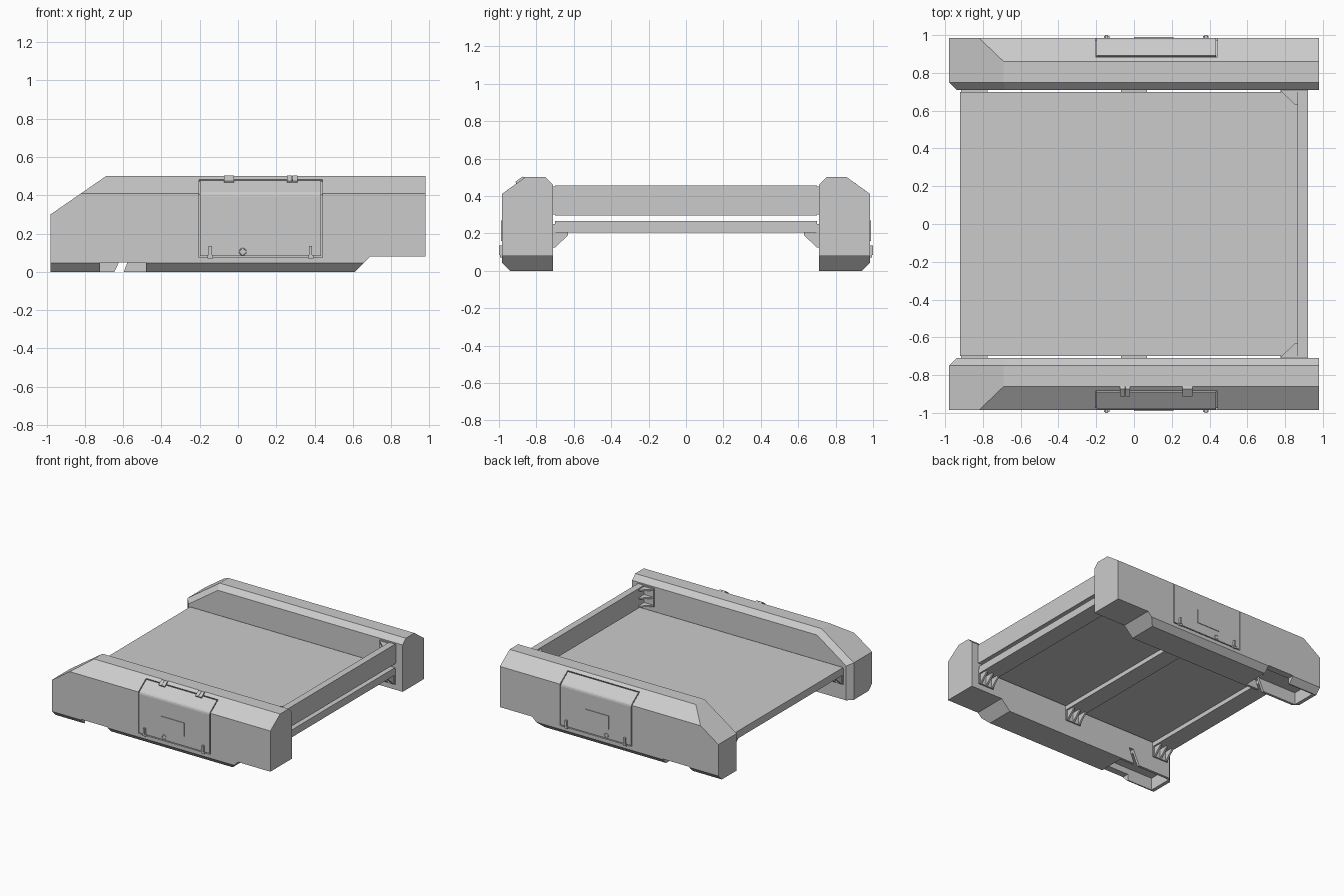
import bpy
import bmesh
from mathutils import Vector

if "Cube" in bpy.data.objects:
    bpy.data.objects.remove(bpy.data.objects["Cube"], do_unlink=True)

GREY = (0.6, 0.6, 0.6, 1.0)
grey = bpy.data.materials.new("light grey")
grey.use_nodes = True
grey.diffuse_color = GREY
grey.node_tree.nodes["Principled BSDF"].inputs["Base Color"].default_value = GREY


def finish(name, bm):
    """Turn a bmesh into a grey object."""
    bmesh.ops.recalc_face_normals(bm, faces=bm.faces[:])
    mesh = bpy.data.meshes.new(name)
    bm.to_mesh(mesh)
    bm.free()
    mesh.materials.append(grey)
    obj = bpy.data.objects.new(name, mesh)
    bpy.context.collection.objects.link(obj)
    return obj


def prism_mesh(points, axis, low, high, side=-1):
    """Extrude a 2D outline along an axis; side +1 mirrors it to the back."""
    place = {"x": lambda a, b, d: (d, a, b),
             "y": lambda a, b, d: (a, d, b),
             "z": lambda a, b, d: (a, b, d)}[axis]
    bm = bmesh.new()
    face = bm.faces.new([bm.verts.new(place(a, b, low)) for a, b in points])
    new = bmesh.ops.extrude_face_region(bm, geom=[face])["geom"]
    shift = Vector(place(0, 0, high - low))
    for v in new:
        if isinstance(v, bmesh.types.BMVert):
            v.co += shift
    for v in bm.verts:
        v.co.y *= -side
    return bm


def prism(name, points, axis, low, high, side=-1):
    return finish(name, prism_mesh(points, axis, low, high, side))


def box(name, xs, ys, zs, side=-1):
    outline = [(xs[0], ys[0]), (xs[1], ys[0]), (xs[1], ys[1]), (xs[0], ys[1])]
    return prism(name, outline, "z", zs[0], zs[1], side)


def cut(obj, cutter):
    """Subtract the cutter and discard it."""
    mod = obj.modifiers.new("cut", "BOOLEAN")
    mod.operation = "DIFFERENCE"
    mod.solver = "EXACT"
    mod.object = cutter
    bpy.context.view_layer.objects.active = obj
    bpy.ops.object.modifier_apply(modifier=mod.name)
    bpy.data.objects.remove(cutter, do_unlink=True)


def pod(name, side):
    """Side housing: extruded outline with planed chamfers."""
    outline = [(-0.98, 0), (0.61, 0), (0.69, 0.08), (0.98, 0.08),
               (0.98, 0.5), (-0.69, 0.5), (-0.98, 0.3)]
    bm = prism_mesh(outline, "y", -0.985, -0.71)
    slope = Vector((-0.2, 0, 0.29)).normalized()
    planes = [((0, -0.86, 0.5), (0, -0.09, 0.125)),
              ((0, -0.94, 0), (0, -1, -1)),
              ((0, -0.75, 0.5), (0, 1, 1)),
              ((-0.98, -0.75, 0.3), slope + Vector((0, 1, 0))),
              ((-0.98, -0.75, 0), (-1, 1, 0))]
    for co, normal in planes:
        geom = bm.verts[:] + bm.edges[:] + bm.faces[:]
        res = bmesh.ops.bisect_plane(bm, geom=geom, plane_co=co,
                                     plane_no=Vector(normal).normalized(),
                                     clear_outer=True)
        edges = [e for e in res["geom_cut"] if isinstance(e, bmesh.types.BMEdge)]
        bmesh.ops.edgenet_fill(bm, edges=edges)
    for v in bm.verts:
        v.co.y *= -side
    return finish(name, bm)


for label, side in (("front", -1), ("back", 1)):
    body = pod(label + "_side_pod", side)

    # Hollow underside, outer notch and slanted slot
    cut(body, box("pocket", (-0.95, -0.48), (-0.93, -0.73), (-0.05, 0.1), side))
    cut(body, box("notch", (-0.72, -0.48), (-1.05, -0.8), (-0.05, 0.05), side))
    slot = [(-0.655, -0.02), (-0.605, -0.02), (-0.55, 0.12), (-0.59, 0.12)]
    cut(body, prism("slot", slot, "y", -0.78, -0.65, side))

    # Hatch recess and the bent hatch panel inside it
    recess = [(-1.05, 0.075), (-0.973, 0.075), (-0.973, 0.404),
              (-0.878, 0.472), (-0.914, 0.522), (-1.05, 0.522)]
    cut(body, prism("recess", recess, "x", -0.205, 0.442, side))
    panel = [(-0.985, 0.082), (-0.985, 0.395), (-0.982, 0.408), (-0.974, 0.418),
             (-0.891, 0.478), (-0.884, 0.468), (-0.973, 0.404), (-0.973, 0.082)]
    prism(label + "_hatch", panel, "x", -0.198, 0.435, side)
    box(label + "_hatch_plate", (0.0, 0.21), (-0.99, -0.984), (0.16, 0.27), side)

    # Hatch latches and lock ring
    for x in (-0.145, 0.38):
        box(label + "_latch", (x - 0.008, x + 0.008), (-1.0, -0.98), (0.085, 0.135), side)
        box(label + "_latch_foot", (x - 0.015, x + 0.015), (-0.995, -0.98), (0.07, 0.088), side)
    bpy.ops.mesh.primitive_torus_add(location=(0.025, side * 0.984, 0.105),
                                     rotation=(1.5708, 0, 0), major_radius=0.017,
                                     minor_radius=0.003, major_segments=24,
                                     minor_segments=6)
    ring = bpy.context.object
    ring.name = label + "_lock_ring"
    ring.data.materials.append(grey)
    bpy.ops.object.shade_smooth_by_angle()

    # Gusseted brackets under each cross beam
    for c in (-0.845, 0, 0.845):
        box(label + "_beam_tab", (c - 0.07, c + 0.07), (-0.715, -0.698), (0.125, 0.25), side)
        gusset = [(-0.7, 0.21), (-0.63, 0.21), (-0.63, 0.19), (-0.7, 0.125)]
        for dx in (-0.055, 0, 0.055):
            prism(label + "_beam_gusset", gusset, "x", c + dx - 0.007, c + dx + 0.007, side)

    # Stacked gussets holding the end rail
    box(label + "_rail_tab", (0.78, 0.92), (-0.715, -0.698), (0.3, 0.45), side)
    corner = [(0.78, -0.7), (0.868, -0.7), (0.868, -0.63), (0.855, -0.63)]
    for z in (0.31, 0.375, 0.44):
        prism(label + "_rail_gusset", corner, "z", z - 0.006, z + 0.006, side)

# Deck, cross beams and end rail
box("deck", (-0.92, 0.92), (-0.7, 0.7), (0.24, 0.265))
for c in (-0.845, 0, 0.845):
    box("cross_beam", (c - 0.075, c + 0.075), (-0.698, 0.698), (0.205, 0.245))
box("end_rail", (0.865, 0.92), (-0.7, 0.7), (0.295, 0.455))

# Hatch hinges on the front pod only
hinge = [(-0.905, 0.462), (-0.912, 0.476), (-0.874, 0.503), (-0.855, 0.499)]
for x in (-0.047, 0.283):
    for dx in (-0.014, 0.014):
        prism("hinge_knuckle", hinge, "x", x + dx - 0.013, x + dx + 0.013)
